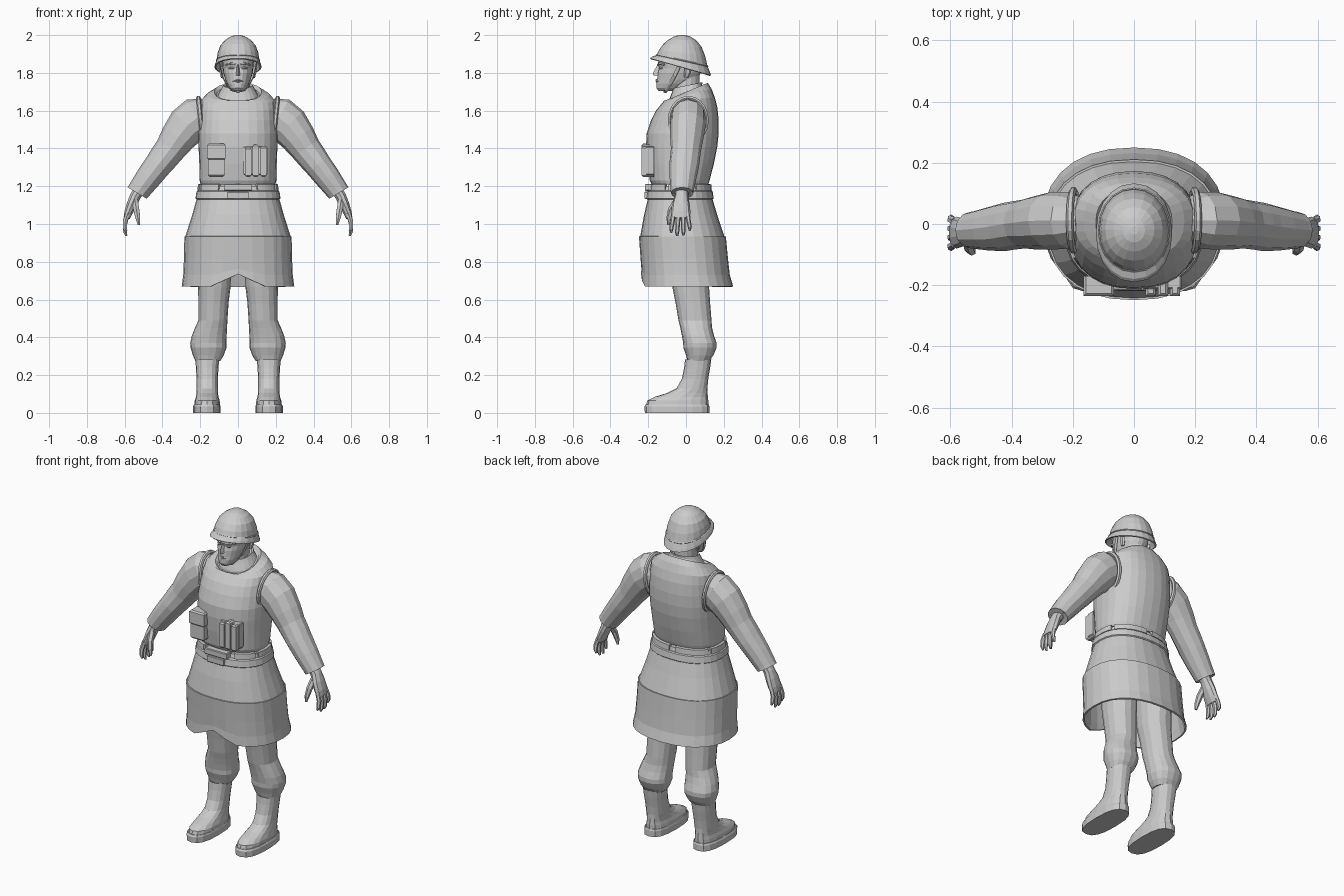
import bpy, bmesh, math
from mathutils import Vector

mat = bpy.data.materials.new("uniform_grey")
mat.diffuse_color = (0.6, 0.6, 0.6, 1)


def finish(name, rows, closed=False, caps=(True, True), mirror=False, thick=0):
    """Skin a list of equally sized point rings."""
    bm = bmesh.new()
    vs = [[bm.verts.new(p) for p in r] for r in rows]
    n, m = len(rows[0]), len(rows)
    for i in range(m if closed else m - 1):
        a, b = vs[i], vs[(i + 1) % m]
        for j in range(n):
            k = (j + 1) % n
            bm.faces.new((a[j], a[k], b[k], b[j]))
    if not closed:
        if caps[0]:
            bm.faces.new(vs[0][::-1])
        if caps[1]:
            bm.faces.new(vs[-1])
    bmesh.ops.recalc_face_normals(bm, faces=bm.faces)
    me = bpy.data.meshes.new(name)
    bm.to_mesh(me)
    bm.free()
    me.materials.append(mat)
    ob = bpy.data.objects.new(name, me)
    bpy.context.collection.objects.link(ob)
    if mirror:
        ob.modifiers.new("mirror", 'MIRROR').use_mirror_merge = False
    if thick:
        s = ob.modifiers.new("thickness", 'SOLIDIFY')
        s.thickness, s.offset = thick, -1
    return ob


def ring(z, rx, front, back, slope=0, cx=0, n=24, e=2.3):
    """Rounded horizontal section, optionally sloped along y."""
    cy, ry, pts = (front + back) / 2, (back - front) / 2, []
    for i in range(n):
        a = 2 * math.pi * i / n
        c, s = math.cos(a), math.sin(a)
        x = math.copysign(abs(c) ** (2 / e), c) * rx
        y = math.copysign(abs(s) ** (2 / e), s) * ry
        pts.append(Vector((cx + x, cy + y, z + slope * y)))
    return pts


def loft(name, rings, n=24, e=2.3, **kw):
    return finish(name, [ring(*r, n=n, e=e) for r in rings], **kw)


def tube(name, pts, n=10, side=(0, 1, 0), closed=False, **kw):
    """Sections (x, y, z, radius_along_side, radius_across) along a path."""
    P, rows = [Vector(p[:3]) for p in pts], []
    m = len(P)
    for i, p in enumerate(pts):
        if closed:
            t = P[(i + 1) % m] - P[i - 1]
        else:
            t = P[min(i + 1, m - 1)] - P[max(i - 1, 0)]
        t.normalize()
        u = Vector(side)
        u = (u - t * u.dot(t)).normalized()
        v = t.cross(u)
        rows.append([P[i] + u * p[3] * math.cos(2 * math.pi * j / n)
                     + v * p[4] * math.sin(2 * math.pi * j / n) for j in range(n)])
    return finish(name, rows, closed=closed, **kw)


def box(name, x0, x1, y0, y1, z0, z1, taper=0.004, **kw):
    rows = []
    for z, t in ((z0, taper), (z0 + taper, 0), (z1 - taper, 0), (z1, taper)):
        rows.append([Vector(q) for q in ((x0 + t, y0 + t, z), (x1 - t, y0 + t, z),
                                         (x1 - t, y1, z), (x0 + t, y1, z))])
    return finish(name, rows, **kw)


# Coat: upper skirt, then lower skirt with a notched front hem
loft("coat_upper_skirt", [(1.20, .205, -.185, .125), (1.14, .217, -.20, .138),
                          (1.05, .242, -.222, .165), (.93, .28, -.243, .205)],
     n=28, caps=(True, False), thick=.008)
hem = loft("coat_lower_skirt", [(.935, .284, -.249, .211), (.82, .286, -.241, .222),
                                (.73, .29, -.236, .232), (.67, .298, -.238, .25)],
           n=28, caps=(False, False), thick=.01)
for v in hem.data.vertices:
    if v.co.y < 0 and v.co.z < .75:
        lift = max(0, .065 - abs(v.co.x) * .45)
        v.co.z += lift if v.co.z < .7 else lift * .5

# Vest with sloped neckline
loft("vest", [(1.21, .198, -.182, .118), (1.23, .203, -.192, .125), (1.32, .205, -.205, .148),
              (1.41, .209, -.212, .166), (1.48, .211, -.208, .173), (1.55, .206, -.185, .173),
              (1.61, .202, -.158, .166, .05), (1.655, .196, -.128, .152, .12),
              (1.685, .165, -.115, .135, .25), (1.70, .125, -.11, .115, .42),
              (1.685, .112, -.098, .10, .42)], n=28)
# Jacket collar and neck
loft("collar", [(1.64, .115, -.10, .10, .3), (1.685, .105, -.09, .095, .3),
                (1.715, .088, -.075, .085, .25), (1.735, .078, -.068, .088, .2),
                (1.725, .068, -.06, .078, .2)], n=20)
loft("neck", [(1.68, .062, -.07, .072), (1.82, .06, -.07, .07)], n=16, e=2)
# Armhole trim
tube("armhole_trim", [(.198 + .012 * math.cos(a), .012 + .098 * math.sin(a), 1.55 + .118 * math.cos(a), .012, .012)
                      for a in (2 * math.pi * i / 20 for i in range(20))],
     n=6, side=(1, 0, 0), closed=True, mirror=True)

# Belt, buckle and belt pieces
loft("belt", [(1.13, .219, -.206, .142), (1.135, .225, -.212, .147),
              (1.172, .22, -.206, .141), (1.177, .212, -.198, .134)], n=28)
box("belt_buckle", -.075, .075, -.217, -.16, 1.175, 1.212)
box("buckle_tongue", -.055, .055, -.219, -.16, 1.132, 1.172)


def band(name, a0, a1):
    rows = []
    for i in range(7):
        a = math.radians(a0 + (a1 - a0) * i / 6)
        c, s = math.cos(a), math.sin(a)
        cs, sn = math.copysign(abs(c) ** .87, c), math.copysign(abs(s) ** .87, s)
        rows.append([Vector((r * cs, -.032 + (r - .046) * sn, z))
                     for r, z in ((.19, 1.175), (.215, 1.178), (.212, 1.21), (.19, 1.213))])
    finish(name, rows, mirror=True)


band("belt_front_loop", -64, -25)
band("belt_side_loop", -18, 22)
band("belt_back_loop", 28, 86)

# Chest pouches
box("chest_pouch", -.16, -.07, -.228, -.17, 1.25, 1.40, .01)
box("chest_pouch_flap", -.165, -.065, -.235, -.17, 1.34, 1.425, .008)
box("ammo_backing", .03, .155, -.212, -.17, 1.26, 1.41)
for i, (x, top) in enumerate(((.038, 1.405), (.078, 1.42), (.118, 1.41))):
    box("magazine_%d" % (i + 1), x, x + .033, -.236, -.17, 1.25, top, .008)

# Sleeves and cuffs
tube("sleeve", [(.16, .012, 1.585, .07, .085), (.215, .012, 1.562, .092, .112),
                (.27, .01, 1.52, .094, .108), (.32, .004, 1.455, .088, .094),
                (.36, 0, 1.395, .08, .082), (.395, -.005, 1.35, .079, .078),
                (.425, -.01, 1.31, .079, .073), (.475, -.016, 1.245, .071, .068),
                (.525, -.02, 1.177, .061, .06), (.534, -.02, 1.164, .06, .059),
                (.528, -.02, 1.172, .048, .045)], n=12, mirror=True)
# Hands
tube("palm", [(.52, -.022, 1.185, .035, .032), (.545, -.024, 1.145, .036, .03),
              (.562, -.027, 1.105, .047, .028), (.58, -.028, 1.06, .052, .023),
              (.59, -.028, 1.03, .047, .017)], n=10, mirror=True)
for nm, y0, y1, tip in (("index", -.066, -.078, .955), ("middle", -.04, -.047, .937),
                        ("ring", -.015, -.014, .94), ("little", .008, .02, .965)):
    mid = (1.045 + tip) / 2
    tube(nm + "_finger", [(.585, y0, 1.055, .013, .014), (.598, (y0 + y1) / 2, mid + .01, .012, .013),
                          (.598, y1, tip + .02, .011, .011), (.591, y1, tip, .006, .006)],
         n=6, mirror=True)
tube("thumb", [(.545, -.05, 1.12, .018, .018), (.538, -.078, 1.075, .018, .018),
               (.53, -.09, 1.03, .014, .014), (.524, -.092, .995, .007, .007)], n=6, mirror=True)

# Trouser legs, bloused above the boots
loft("trouser_leg", [(.86, .09, -.10, .13, 0, .125), (.67, .086, -.073, .122, 0, .125),
                     (.58, .08, -.055, .128, 0, .13), (.49, .077, -.04, .135, 0, .133),
                     (.45, .085, -.03, .138, 0, .143), (.41, .092, -.022, .148, 0, .152),
                     (.37, .096, -.015, .162, 0, .157), (.345, .095, -.014, .162, 0, .156),
                     (.305, .082, 0, .145, 0, .157), (.275, .066, .008, .125, 0, .16)],
     n=16, mirror=True)
# Boots and soles
loft("boot", [(.04, .068, -.212, .118, 0, .163), (.065, .066, -.205, .118, 0, .163),
              (.085, .06, -.165, .116, 0, .163), (.105, .057, -.10, .114, 0, .163),
              (.13, .056, -.05, .113, 0, .163), (.18, .056, -.022, .118, 0, .163),
              (.24, .06, -.01, .128, 0, .163), (.283, .063, -.005, .134, 0, .163),
              (.278, .054, .004, .125, 0, .163)], n=16, mirror=True)
loft("boot_sole", [(0, .072, -.218, .124, 0, .165), (.035, .072, -.22, .124, 0, .165),
                   (.045, .068, -.214, .12, 0, .164)], n=16, e=2.6, mirror=True)

# Head and face
loft("head", [(1.705, .028, -.145, -.06), (1.72, .045, -.157, -.02), (1.745, .06, -.157, .03),
              (1.765, .068, -.153, .06), (1.80, .078, -.15, .078), (1.825, .081, -.143, .085),
              (1.845, .083, -.148, .088), (1.89, .085, -.145, .09)], n=20, e=2.1)
finish("nose", [[Vector(p) for p in r] for r in (
    ((-.009, -.13, 1.845), (0, -.15, 1.845), (.009, -.13, 1.845)),
    ((-.016, -.13, 1.80), (0, -.176, 1.798), (.016, -.13, 1.80)),
    ((-.019, -.13, 1.787), (0, -.172, 1.785), (.019, -.13, 1.787)))])
tube("brow", [(.012, -.145, 1.845, .009, .007), (.038, -.139, 1.85, .009, .007),
              (.062, -.115, 1.843, .007, .006)], n=6, mirror=True)
tube("eye", [(.018, -.137, 1.825, .004, .004), (.033, -.136, 1.826, .007, .007),
             (.048, -.125, 1.824, .004, .004)], n=6, mirror=True)
for nm, z in (("upper_lip", 1.763), ("lower_lip", 1.753)):
    tube(nm, [(-.027, -.143, 1.757, .004, .003), (0, -.154, z, .008, .005),
              (.027, -.143, 1.757, .004, .003)], n=6)
tube("ear", [(.083, .0, 1.775, .012, .008), (.088, .008, 1.80, .018, .01),
             (.09, .012, 1.835, .02, .01)], n=6, mirror=True)
# Chin strap
tube("chin_strap", [(.098, -.03, 1.85, .01, .004), (.084, -.06, 1.785, .01, .004),
                    (.062, -.085, 1.74, .01, .004), (.036, -.105, 1.708, .01, .004),
                    (0, -.11, 1.698, .01, .004)], n=6, mirror=True)

# Helmet with sloped flared brim
loft("helmet", [(1.832, .125, -.19, .133, -.28), (1.845, .122, -.18, .127, -.27),
                (1.865, .114, -.155, .114, -.22), (1.905, .108, -.143, .102, -.14),
                (1.945, .094, -.12, .083, -.08), (1.975, .067, -.09, .055, -.04),
                (1.994, .036, -.06, .02), (2.0, .012, -.035, -.008)],
     n=20, e=2.1, caps=(False, True), thick=.008)
tube("helmet_band", [(p.x, p.y, p.z, .004, .004) for p in
                     ring(1.866, .114, -.156, .115, -.22, n=20, e=2.1)],
     n=4, side=(0, 0, 1), closed=True)
